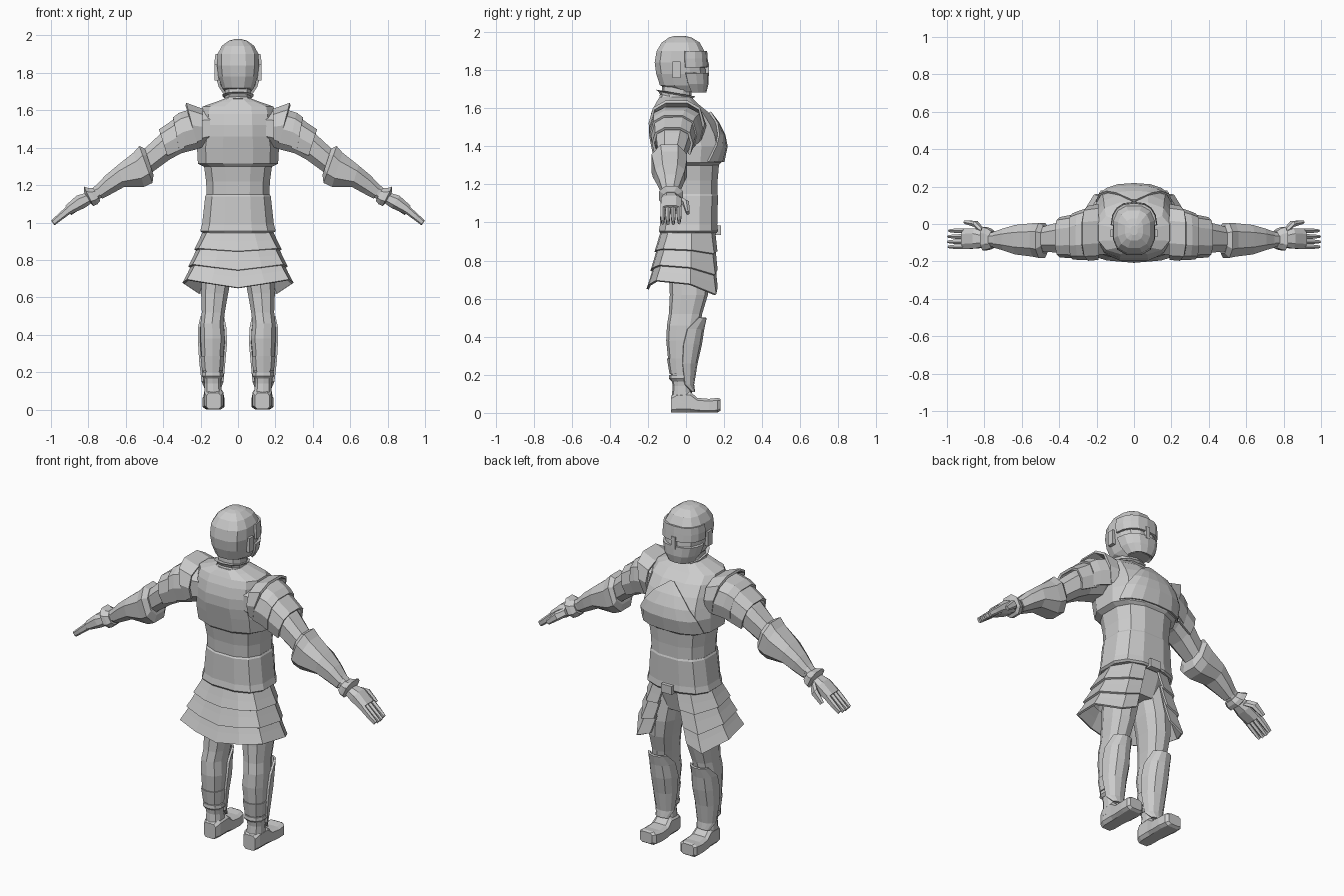
import bpy, bmesh, math
from mathutils import Vector as V

steel = bpy.data.materials.new("grey_steel")
steel.diffuse_color = (0.6, 0.6, 0.6, 1)


def spow(t, k):
    return math.copysign(abs(t) ** k, t)


def ring(c, u, v, n=8, k=0.8, a0=None, a1=None):
    """Rounded-box section; closed, or an open arc from a0 to a1 degrees."""
    c, u, v = V(c), V(u), V(v)
    if a0 is None:
        angs = [2 * math.pi * (i + 0.5) / n for i in range(n)]
    else:
        angs = [math.radians(a0 + (a1 - a0) * i / n) for i in range(n + 1)]
    return [c + u * spow(math.cos(a), k) + v * spow(math.sin(a), k) for a in angs]


def level(z, x0, x1, y0, y1, **kw):
    """Horizontal section from its limits."""
    return ring(((x0 + x1) / 2, (y0 + y1) / 2, z), ((x1 - x0) / 2, 0, 0),
                (0, (y1 - y0) / 2, 0), **kw)


def limb(up, lo, y0, y1, **kw):
    """Slanted arm section from its upper and lower (x, z) points."""
    return ring(((up[0] + lo[0]) / 2, (y0 + y1) / 2, (up[1] + lo[1]) / 2),
                (0, (y1 - y0) / 2, 0),
                ((up[0] - lo[0]) / 2, 0, (up[1] - lo[1]) / 2), **kw)


def loft(name, rings, closed=True, mirror=False, thick=0):
    bm = bmesh.new()
    rows = [[bm.verts.new(p) for p in r] for r in rings]
    n = len(rows[0])
    for a, b in zip(rows, rows[1:]):
        for i in range(n if closed else n - 1):
            j = (i + 1) % n
            bm.faces.new((a[i], a[j], b[j], b[i]))
    if closed:
        bm.faces.new(rows[0])
        bm.faces.new(rows[-1])
    bmesh.ops.recalc_face_normals(bm, faces=bm.faces)
    me = bpy.data.meshes.new(name)
    bm.to_mesh(me)
    bm.free()
    me.materials.append(steel)
    ob = bpy.data.objects.new(name, me)
    bpy.context.collection.objects.link(ob)
    if thick:
        s = ob.modifiers.new("thickness", 'SOLIDIFY')
        s.thickness, s.offset = thick, 0
    if mirror:
        ob.modifiers.new("mirror", 'MIRROR')
    return ob


def box(name, x0, x1, y0, y1, z0, z1, mirror=False):
    loft(name, [[(x0, y0, z), (x1, y0, z), (x1, y1, z), (x0, y1, z)] for z in (z0, z1)],
         mirror=mirror)


def body(name, rows, n=12, k=0.75):
    loft(name, [level(z, -w, w, yb, yf, n=n, k=k) for z, w, yb, yf in rows])


# Torso armour: breastplate, midriff, waist plate, hips
chest = [(1.30, .19, -.155, .175), (1.315, .22, -.17, .19), (1.40, .225, -.188, .207),
         (1.46, .215, -.2, .195), (1.52, .21, -.2, .165), (1.58, .205, -.185, .12),
         (1.62, .195, -.165, .07), (1.645, .12, -.15, .045), (1.66, .08, -.14, .03)]
body("breastplate", chest)
body("midriff", [(1.13, .172, -.13, .168), (1.22, .175, -.135, .17), (1.31, .188, -.15, .178)])
body("waist_plate", [(.945, .195, -.14, .165), (.955, .207, -.147, .172), (.99, .197, -.14, .168),
                     (1.14, .18, -.137, .172), (1.15, .174, -.13, .168)])
body("hips", [(.80, .13, -.1, .1), (.95, .175, -.125, .14)])
box("belt_buckle", -.035, .035, .15, .185, .935, .985)

# Pointed overlay on the chest
spread = {1.32: 62, 1.40: 50, 1.46: 36, 1.52: 20, 1.58: 1}
rows = []
for z, s in spread.items():
    _, w, yb, yf = min(chest, key=lambda r: abs(r[0] - z))
    rows.append(level(z, -w, w, yb, yf + .006, n=6, k=0.75, a0=90 - s, a1=90 + s))
loft("chest_overlay", rows, closed=False, thick=.012)

# Neck, collar and helmet
body("neck", [(1.63, .075, -.13, .03), (1.73, .07, -.125, .03)], n=10)
loft("collar", [ring((0, y, z), (w, 0, 0), (0, d, -.018), n=10)
                for y, z, w, d in ((-.05, 1.645, .085, .09), (-.052, 1.655, .075, .085),
                                   (-.055, 1.67, .072, .09), (-.055, 1.68, .085, .105))])
head = [(1.685, .06, -.05, .095), (1.72, .088, -.14, .106), (1.78, .108, -.16, .108),
        (1.84, .115, -.168, .1), (1.90, .113, -.158, .1), (1.945, .088, -.13, .075),
        (1.972, .05, -.09, .03), (1.98, .02, -.06, -.01)]
body("helmet", head, n=12)


def mask(name, levels, a):
    loft(name, [level(z, -w, w, yb, yf, n=8, k=.75, a0=a, a1=180 - a)
                for z, w, yb, yf in levels], closed=False, thick=.014)


mask("face_guard", [(1.685, .068, -.07, .10), (1.73, .098, -.13, .112), (1.785, .113, -.16, .112)], 5)
mask("brow_guard", [(1.815, .118, -.16, .11), (1.86, .119, -.165, .107), (1.90, .114, -.158, .104)], 5)
box("nose_guard", -.013, .013, .085, .12, 1.77, 1.84)
box("ear_plate", .105, .125, -.07, -.03, 1.76, 1.845, mirror=True)

# Arm under the plates
loft("arm", [limb(*r) for r in (
    ((.15, 1.60), (.15, 1.41), -.17, .06), ((.26, 1.60), (.22, 1.385), -.17, .06),
    ((.33, 1.55), (.30, 1.365), -.165, .035), ((.42, 1.475), (.36, 1.335), -.16, .015),
    ((.50, 1.40), (.45, 1.27), -.15, -.01), ((.56, 1.36), (.50, 1.22), -.15, -.01),
    ((.70, 1.25), (.66, 1.175), -.13, -.035), ((.80, 1.17), (.76, 1.11), -.12, -.045))],
    mirror=True)


# Shoulder lames wrap over the top of the arm
def lame(name, *stations):
    loft(name, [limb(*r, n=7, k=.75, a0=-35, a1=215) for r in stations],
         closed=False, mirror=True, thick=.014)


lame("upper_shoulder_plate", ((.19, 1.605), (.19, 1.41), -.185, .10),
     ((.28, 1.638), (.21, 1.39), -.19, .09))
lame("middle_shoulder_plate", ((.245, 1.605), (.21, 1.39), -.185, .085),
     ((.31, 1.585), (.27, 1.375), -.185, .065), ((.345, 1.56), (.31, 1.36), -.183, .05))
lame("lower_shoulder_plate", ((.31, 1.57), (.28, 1.365), -.178, .05),
     ((.42, 1.495), (.37, 1.33), -.172, .03))

# Forearm guard, wrist cuff
loft("forearm_guard", [limb(*r) for r in (
    ((.50, 1.40), (.45, 1.25), -.16, -.005), ((.53, 1.415), (.455, 1.205), -.187, .012),
    ((.56, 1.38), (.50, 1.185), -.18, .01), ((.645, 1.31), (.61, 1.185), -.168, .0),
    ((.71, 1.255), (.675, 1.15), -.145, -.02), ((.765, 1.195), (.725, 1.125), -.128, -.04))],
    mirror=True)
loft("wrist_cuff", [limb(*r) for r in (
    ((.775, 1.185), (.735, 1.115), -.13, -.035), ((.80, 1.187), (.75, 1.095), -.14, -.02),
    ((.825, 1.195), (.772, 1.085), -.145, -.012), ((.825, 1.165), (.79, 1.105), -.12, -.04))],
    mirror=True)

# Hand with four fingers and a thumb
loft("palm", [limb(*r) for r in (
    ((.80, 1.165), (.77, 1.11), -.12, -.045), ((.865, 1.145), (.82, 1.075), -.135, -.02),
    ((.925, 1.09), (.89, 1.045), -.137, -.022))], mirror=True)
for i, (y, reach) in enumerate(((-.122, .97), (-.095, 1.0), (-.067, .99), (-.036, .93))):
    ends = []
    for t, w in ((0, .014), (.55 * reach, .0135), (reach, .008)):
        ends.append(limb((.915 + .085 * t, 1.088 - .078 * t), (.893 + .088 * t, 1.05 - .065 * t),
                         y - w, y + w, n=6))
    loft("finger_%d" % (i + 1), ends, mirror=True)
loft("thumb", [limb(*r, n=6) for r in (
    ((.82, 1.14), (.80, 1.10), -.055, -.02), ((.86, 1.12), (.83, 1.08), -.018, .018),
    ((.912, 1.06), (.89, 1.04), .0, .02))], mirror=True)

# Tiered skirt, half outline from centre back to the front opening
top = [V(p) for p in ((0, -.135, .945), (.09, -.128, .945), (.17, -.095, .945),
                      (.192, .03, .945), (.125, .135, .945), (.045, .155, .945))]
hem = [V(p) for p in ((0, -.197, .65), (.14, -.185, .672), (.262, -.15, .693),
                      (.285, .02, .675), (.205, .15, .62), (.115, .157, .66))]
for name, t0, t1 in (("skirt_top_tier", 0, .34), ("skirt_middle_tier", .28, .68),
                     ("skirt_lower_tier", .62, 1)):
    rows = []
    for t, grow in ((t0, -.008), ((t0 + t1) / 2, -.002), (t1, .005)):
        row = [a.lerp(b, t) for a, b in zip(top, hem)]
        rows.append([p + V((p.x, p.y, 0)) * grow * 5 for p in row])
    loft(name, rows, closed=False, mirror=True, thick=.012)

# Legs
loft("leg", [level(*r, n=10) for r in (
    (.90, .005, .16, -.10, .11), (.72, .03, .195, -.09, .125), (.62, .05, .2, -.085, .115),
    (.52, .068, .196, -.09, .085), (.46, .075, .203, -.1, .075), (.38, .067, .203, -.104, .065),
    (.28, .077, .197, -.094, .045), (.2, .085, .187, -.08, .03), (.14, .09, .18, -.07, .025),
    (.05, .08, .183, -.078, .04))], mirror=True)

# Greaves, calf band, ankle cuff, boots
loft("greave", [level(*r, n=6, k=.85, a0=a, a1=180 - a) for r, a in (
    ((.50, .07, .205, -.09, .103), 35), ((.44, .068, .208, -.10, .09), 5),
    ((.36, .064, .208, -.104, .078), 0), ((.26, .073, .202, -.092, .055), 0),
    ((.15, .082, .19, -.075, .037), 10), ((.11, .08, .19, -.07, .042), 50))],
    closed=False, mirror=True, thick=.012)
loft("calf_band", [level(*r, n=10) for r in (
    (.285, .071, .203, -.1, .05), (.205, .079, .194, -.087, .035))], mirror=True)
loft("ankle_cuff", [level(*r, n=10) for r in (
    (.20, .077, .194, -.088, .04), (.18, .075, .196, -.09, .042), (.165, .086, .184, -.076, .03))],
    mirror=True)
loft("boot", [ring(((x0 + x1) / 2, y, (z0 + z1) / 2), ((x1 - x0) / 2, 0, 0),
                   (0, 0, (z1 - z0) / 2), k=.45)
              for y, x0, x1, z0, z1 in (
                  (-.08, .09, .17, 0, .09), (-.05, .077, .182, 0, .11), (.02, .077, .183, 0, .115),
                  (.06, .072, .187, 0, .08), (.12, .07, .192, 0, .075), (.165, .078, .19, 0, .08),
                  (.18, .095, .178, .01, .075))], mirror=True)
